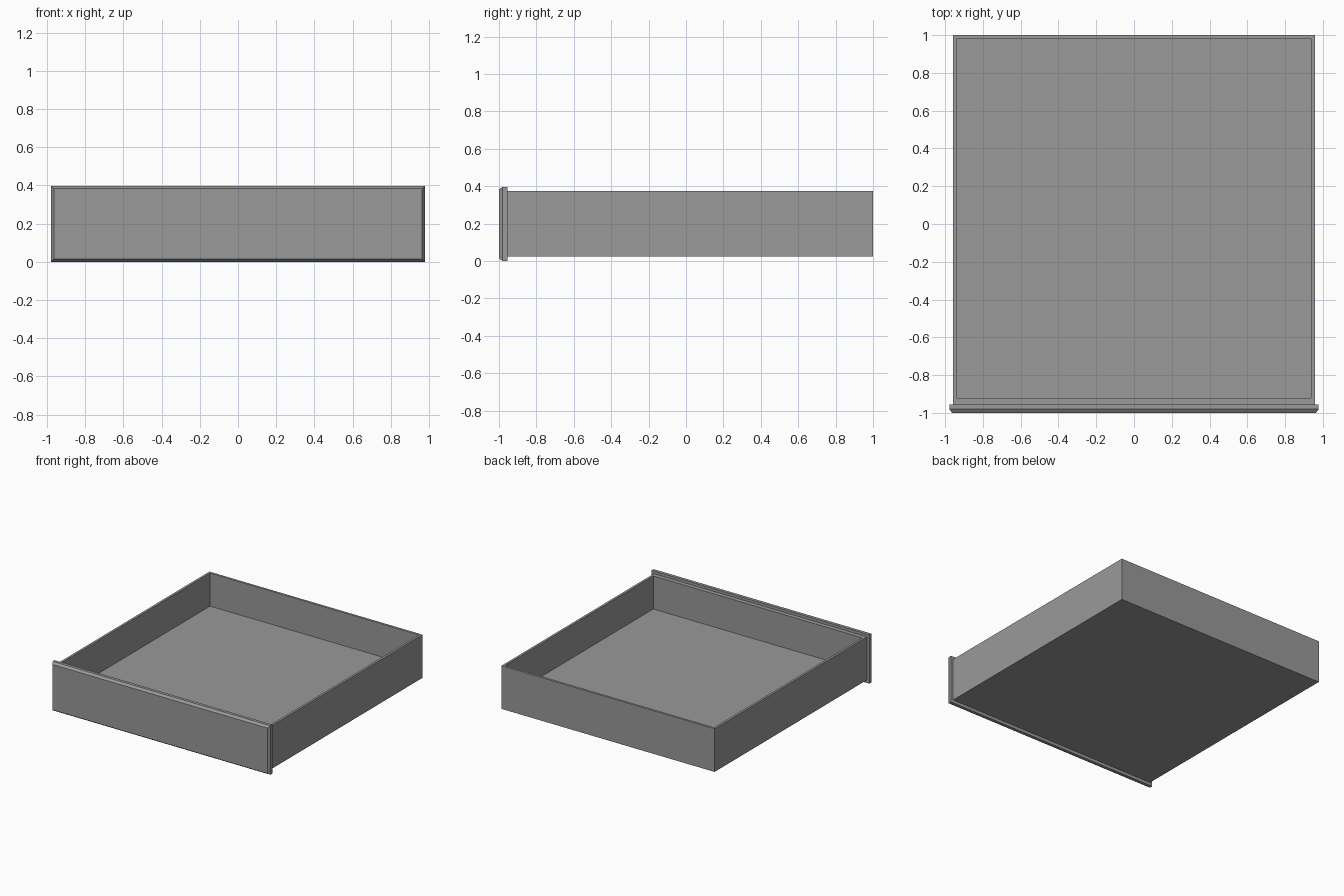
import bpy
import bmesh

cube = bpy.data.objects.get("Cube")
if cube:
    bpy.data.objects.remove(cube, do_unlink=True)

grey = bpy.data.materials.new("plain grey")
grey.use_nodes = True
colour = (0.32, 0.32, 0.32, 1)
grey.diffuse_color = colour
grey.node_tree.nodes["Principled BSDF"].inputs["Base Color"].default_value = colour


def make_box(name, low, high):
    """Box between two corners, returned with its open bmesh."""
    mesh = bpy.data.meshes.new(name)
    obj = bpy.data.objects.new(name, mesh)
    bpy.context.collection.objects.link(obj)
    mesh.materials.append(grey)
    bm = bmesh.new()
    bmesh.ops.create_cube(bm, size=1)
    for v in bm.verts:
        for i in range(3):
            v.co[i] = high[i] if v.co[i] > 0 else low[i]
    bm.normal_update()
    return obj, bm


def finish(obj, bm):
    bm.to_mesh(obj.data)
    bm.free()


# Tray: box with its top inset to a rim and sunk to the floor
SIDE, FRONT, BACK, TOP = 0.957, -0.955, 1.0, 0.375
WALL, FRONT_WALL, FLOOR = 0.027, 0.035, 0.107
tray, bm = make_box("drawer_tray", (-SIDE, FRONT, 0.025), (SIDE, BACK, TOP))
top = max(bm.faces, key=lambda f: f.normal.z)
bmesh.ops.inset_region(bm, faces=[top], thickness=WALL)
for v in top.verts:
    if v.co.y < 0:
        v.co.y = FRONT + FRONT_WALL
well = bmesh.ops.extrude_discrete_faces(bm, faces=[top])["faces"][0]
for v in well.verts:
    v.co.z = FLOOR
finish(tray, bm)

# Front panel: slab with a chamfered border around its front face
CHAMFER = 0.02
panel, bm = make_box("drawer_front", (-0.978, -1 + CHAMFER, 0), (0.978, FRONT, 0.397))
front = min(bm.faces, key=lambda f: f.normal.y)
bmesh.ops.inset_region(bm, faces=[front], thickness=CHAMFER, depth=CHAMFER)
finish(panel, bm)
